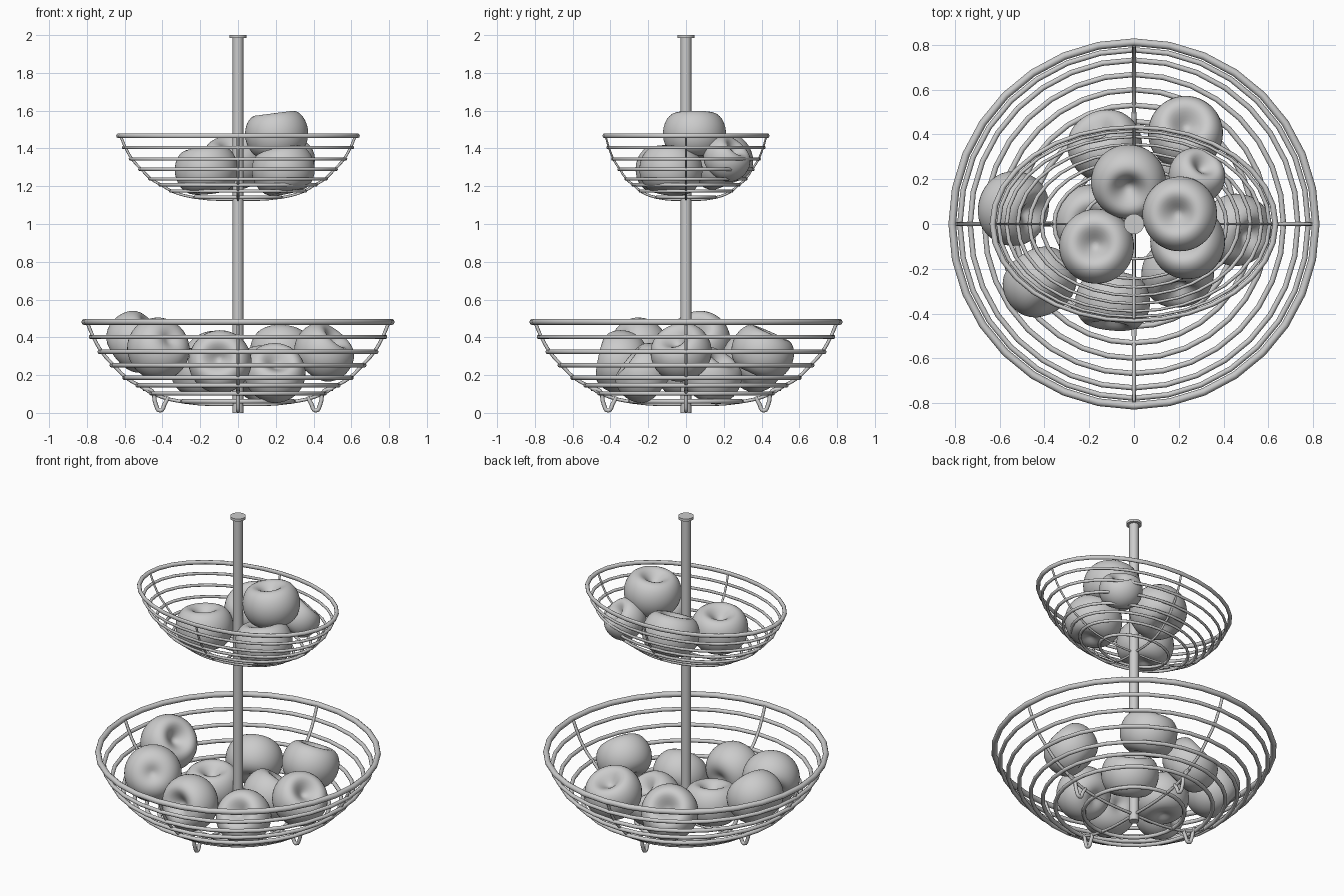
import bpy, bmesh, math
from mathutils import Vector, Matrix

if "Cube" in bpy.data.objects:
    bpy.data.objects.remove(bpy.data.objects["Cube"])

# basket profile: (ring radius, height) from rim to base
PROFILE = [(.812, .482), (.778, .402), (.732, .323), (.668, .252),
           (.600, .186), (.531, .146), (.458, .103), (.293, .061)]


def smooth(ob):
    for p in ob.data.polygons:
        p.use_smooth = True
    return ob


def wire(name, pts, r, mat=Matrix()):
    """Round wire through the points, as a smooth bevelled curve."""
    cu = bpy.data.curves.new(name, 'CURVE')
    cu.dimensions = '3D'
    cu.bevel_depth = r
    cu.bevel_resolution = 2
    cu.resolution_u = 4
    cu.use_fill_caps = True
    sp = cu.splines.new('BEZIER')
    sp.bezier_points.add(len(pts) - 1)
    for bp, p in zip(sp.bezier_points, pts):
        bp.co = p
        bp.handle_left_type = bp.handle_right_type = 'AUTO'
    ob = bpy.data.objects.new(name, cu)
    ob.matrix_world = mat
    bpy.context.collection.objects.link(ob)
    return ob


def basket(name, z0, sx, sy, sz):
    place = Matrix.Translation((0, 0, z0)) @ Matrix.Diagonal((sx, sy, sz, 1))
    # horizontal rings
    for i, (r, z) in enumerate(PROFILE):
        bpy.ops.mesh.primitive_torus_add(
            major_radius=r, minor_radius=.017 if i == 0 else .012,
            major_segments=32, minor_segments=10)
        ob = smooth(bpy.context.object)
        ob.name = f"{name}_ring_{i + 1}"
        ob.matrix_world = place @ Matrix.Translation((0, 0, z))
    # two crossing ribs, rim to rim
    half = [(r - .014, z - .004) for r, z in PROFILE]
    path = [(-r, 0, z) for r, z in half] + [(0, 0, .045)] + [(r, 0, z) for r, z in reversed(half)]
    for k in range(2):
        wire(f"{name}_rib_{k + 1}", path, .009,
             place @ Matrix.Rotation(k * math.pi / 2, 4, 'Z'))


def lathe(name, prof, seg):
    bm = bmesh.new()
    vs = [bm.verts.new((r, 0, z)) for r, z in prof]
    es = [bm.edges.new(e) for e in zip(vs, vs[1:])]
    bmesh.ops.spin(bm, geom=vs + es, axis=(0, 0, 1), cent=(0, 0, 0),
                   angle=2 * math.pi, steps=seg)
    bmesh.ops.remove_doubles(bm, verts=bm.verts, dist=1e-4)
    bmesh.ops.recalc_face_normals(bm, faces=bm.faces)
    me = bpy.data.meshes.new(name)
    bm.to_mesh(me)
    bm.free()
    for p in me.polygons:
        p.use_smooth = True
    return me


# pole and cap
for name, r, z0, z1 in (("pole", .028, 0, 1.99), ("pole_cap", .045, 1.984, 2.0)):
    bpy.ops.mesh.primitive_cylinder_add(vertices=24, radius=r, depth=z1 - z0,
                                        location=(0, 0, (z0 + z1) / 2))
    bpy.context.object.name = name
    bpy.ops.object.shade_smooth_by_angle()

# lower round basket, upper oval basket
basket("lower_basket", 0, 1, 1, 1)
basket("upper_basket", 1.142 - .061 * .772, .778, .533, .772)

# looped feet under the ribs
foot = [(.50, 0, .128), (.455, 0, .115), (.437, 0, .05), (.412, 0, .012),
        (.387, 0, .05), (.368, 0, .085)]
for k in range(4):
    wire(f"foot_{k + 1}", foot, .011, Matrix.Rotation(k * math.pi / 2, 4, 'Z'))

# fruit: dimpled top, narrower base
fruit = lathe("fruit", [(0, .055), (.02, .06), (.045, .085), (.075, .11), (.105, .116),
                        (.137, .098), (.16, .06), (.17, .015), (.167, -.03), (.15, -.075),
                        (.122, -.107), (.085, -.123), (.05, -.12), (.025, -.108), (0, -.1)], 32)
# (centre, axis, scale)
FRUITS = {
    "lower": [((-.54, .07, .375), (.75, -.25, .6), 1),
              ((-.42, -.26, .34), (-.5, .76, -.42), 1),
              ((-.095, -.345, .27), (-.1, -.97, .2), 1),
              ((.195, -.22, .21), (.1, -.75, .6), .97),
              ((.455, -.025, .32), (.6, -.3, .7), .97),
              ((.23, .405, .32), (.05, .4, .9), 1),
              ((-.13, .35, .27), (-.3, .7, .6), 1),
              ((-.19, .01, .22), (.05, -.1, 1), 1),
              ((.14, .13, .2), (.3, .5, .8), 1)],
    "upper": [((-.167, -.10, 1.285), (-.1, .1, 1), 1),
              ((-.025, .19, 1.325), (0, -.35, .9), 1),
              ((.205, .045, 1.475), (-.13, 0, 1), 1),
              ((.24, -.08, 1.285), (-.2, .1, 1), 1),
              ((.28, .215, 1.345), (.4, .6, .7), .76)],
}
for tier, items in FRUITS.items():
    for i, (c, axis, s) in enumerate(items):
        ob = bpy.data.objects.new(f"{tier}_fruit_{i + 1}", fruit)
        rot = Vector((0, 0, 1)).rotation_difference(Vector(axis).normalized())
        ob.matrix_world = Matrix.LocRotScale(Vector(c), rot, Vector((s, s, s)))
        bpy.context.collection.objects.link(ob)
        sub = ob.modifiers.new("round", 'SUBSURF')
        sub.levels = sub.render_levels = 1
